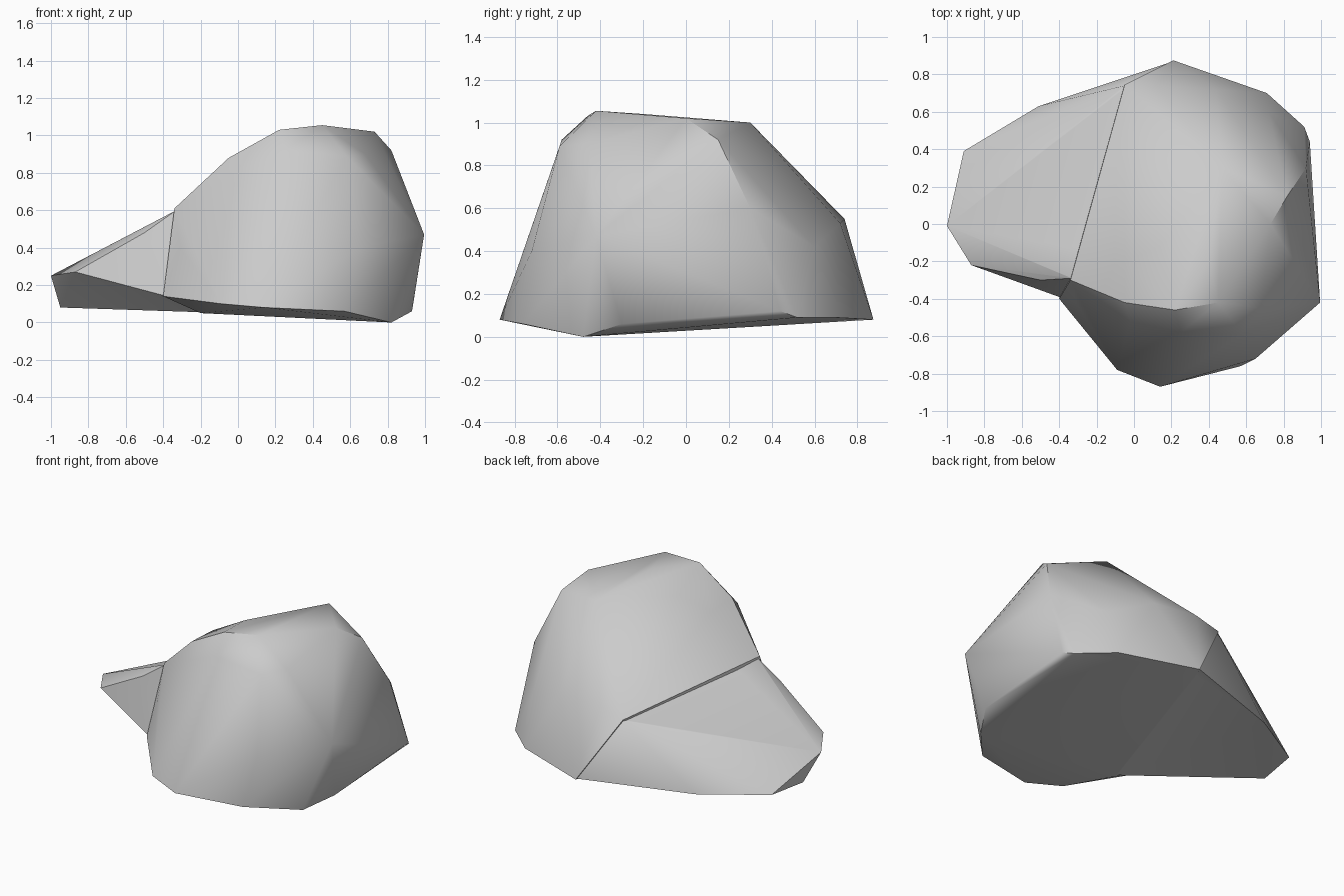
import bpy, bmesh, math

if "Cube" in bpy.data.objects:
    bpy.data.objects.remove(bpy.data.objects["Cube"])


def hull(name, points):
    """Faceted stone chunk wrapped around a few corner points."""
    bm = bmesh.new()
    for p in points:
        bm.verts.new(p)
    bmesh.ops.convex_hull(bm, input=bm.verts[:])
    loose = [v for v in bm.verts if not v.link_faces]
    bmesh.ops.delete(bm, geom=loose, context='VERTS')
    bmesh.ops.dissolve_limit(bm, angle_limit=math.radians(2),
                             verts=bm.verts[:], edges=bm.edges[:])
    bmesh.ops.recalc_face_normals(bm, faces=bm.faces[:])
    mesh = bpy.data.meshes.new(name)
    bm.to_mesh(mesh)
    bm.free()
    obj = bpy.data.objects.new(name, mesh)
    bpy.context.collection.objects.link(obj)
    return obj


# Tall main boulder: base ring, middle ring, crown
boulder = hull("boulder", [
    (-.09, -.78, .10), (.14, -.87, .08), (.57, -.76, .06), (.82, -.48, 0),
    (.93, -.30, .06), (.94, .44, .12), (.91, .52, .09), (.71, .70, .09),
    (.21, .875, .08), (-.40, -.40, .14), (-.20, -.42, .05),
    (-.31, -.42, .40), (.65, -.72, .40), (.995, -.42, .47),
    (.85, -.25, .73), (.92, .30, .60), (.72, .60, .42), (.44, .72, .53),
    (.12, .74, .55), (-.05, .745, .50), (-.34, -.30, .61),
    (-.02, -.52, .80), (.25, -.58, .92), (.58, -.59, .89), (.68, -.45, .90),
    (-.05, -.20, .87), (-.05, -.42, .88), (.22, -.46, 1.03),
    (.45, -.42, 1.055), (.40, -.20, 1.04), (.14, -.12, .96),
    (.73, 0, 1.02), (.47, .30, 1.0), (.82, .15, .92)])

# Low sloping toe reaching out to the left
toe = hull("toe", [
    (-1, -.01, .25), (-.87, -.22, .27), (-.95, .11, .08), (-.91, .39, .09),
    (-.87, .20, .22), (-.51, .63, .08), (-.51, .37, .34), (-.20, .60, .40),
    (-.05, .74, .49), (.12, .73, .53), (.21, .87, .085), (.40, .40, .10),
    (-.40, -.39, .145), (-.50, -.30, .48), (-.33, -.29, .60),
    (-.20, -.41, .055), (.20, -.35, .05), (.10, -.20, .75)])

# Merge both chunks into one rock
union = boulder.modifiers.new("union", 'BOOLEAN')
union.operation = 'UNION'
union.solver = 'EXACT'
union.object = toe
bpy.context.view_layer.objects.active = boulder
boulder.select_set(True)
bpy.ops.object.modifier_apply(modifier=union.name)
bpy.data.objects.remove(toe)
boulder.name = "rock"

# Smooth the shallow facets, keep the strong breaks
bpy.ops.object.shade_smooth_by_angle(angle=math.radians(38))
